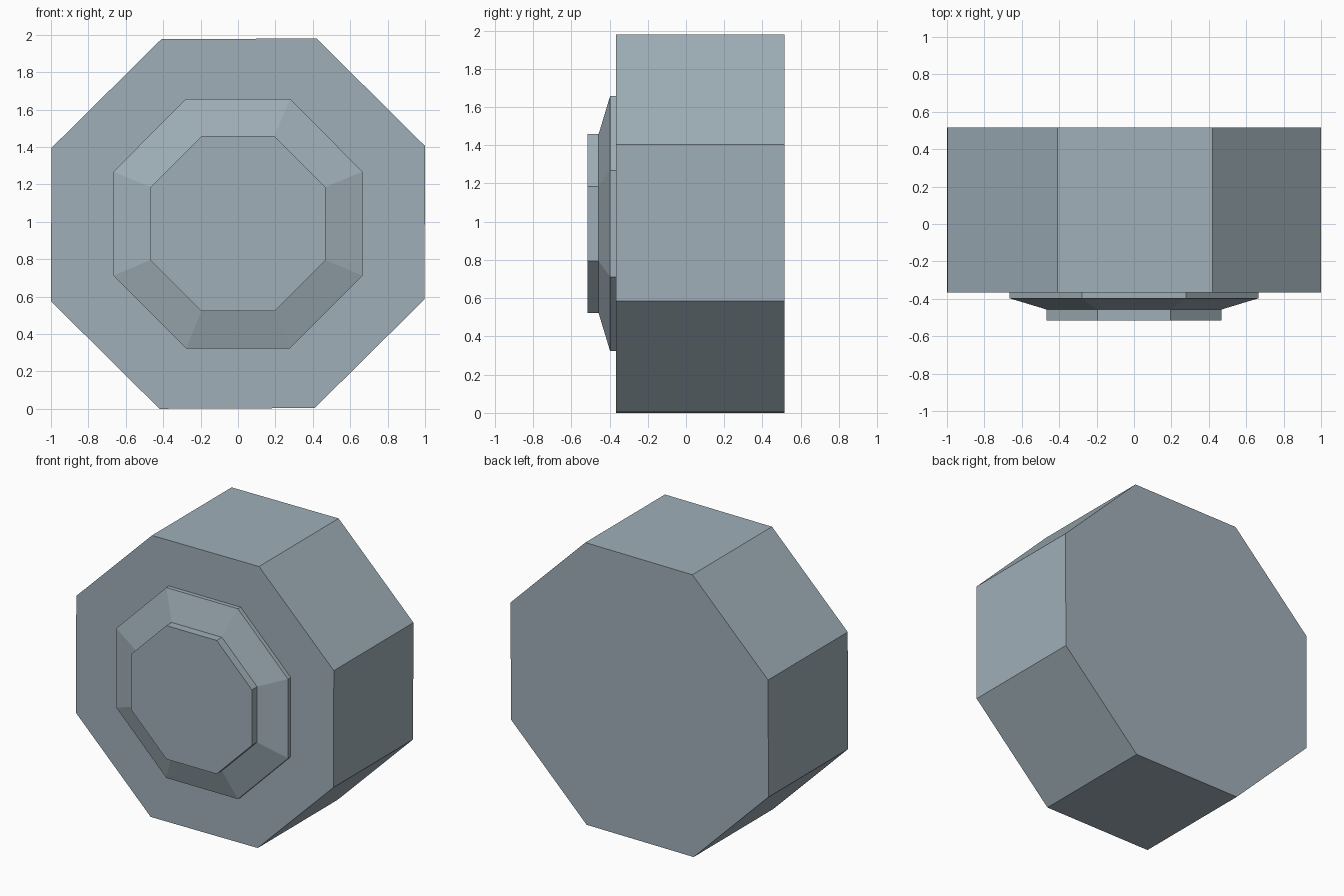
import bpy, bmesh

if "Cube" in bpy.data.objects:
    bpy.data.objects.remove(bpy.data.objects["Cube"])

CZ = 0.99  # height of the wheel axis

mat = bpy.data.materials.new("blue grey")
mat.diffuse_color = (0.35, 0.43, 0.48, 1)
mat.use_nodes = True
mat.node_tree.nodes["Principled BSDF"].inputs["Base Color"].default_value = mat.diffuse_color


def octagon(half):
    # four corners, the other four by point symmetry
    return half + [(-x, -z) for x, z in half]


def loft(name, sections):
    """Closed solid through a list of (outline, y) sections, front to back."""
    bm = bmesh.new()
    rings = [[bm.verts.new((x, y, CZ + z)) for x, z in pts] for pts, y in sections]
    for a, b in zip(rings, rings[1:]):
        n = len(a)
        for i in range(n):
            j = (i + 1) % n
            bm.faces.new((a[i], a[j], b[j], b[i]))
    bm.faces.new(rings[0])
    bm.faces.new(rings[-1][::-1])
    bmesh.ops.recalc_face_normals(bm, faces=bm.faces)
    me = bpy.data.meshes.new(name)
    bm.to_mesh(me)
    bm.free()
    me.materials.append(mat)
    ob = bpy.data.objects.new(name, me)
    bpy.context.collection.objects.link(ob)
    return ob


# thick wheel body, very slightly turned
body = octagon([(1.0, 0.415), (0.42, 0.99), (-0.41, 0.986), (-0.997, 0.405)])
loft("wheel_body", [(body, -0.367), (body, 0.515)])

# raised hub: rim, bevel, round cap
rim = octagon([(0.666, 0.278), (0.278, 0.667), (-0.278, 0.667), (-0.666, 0.278)])
cap = octagon([(0.468, 0.195), (0.195, 0.468), (-0.195, 0.468), (-0.468, 0.195)])
loft("hub", [(cap, -0.515), (cap, -0.457), (rim, -0.397), (rim, -0.36)])
